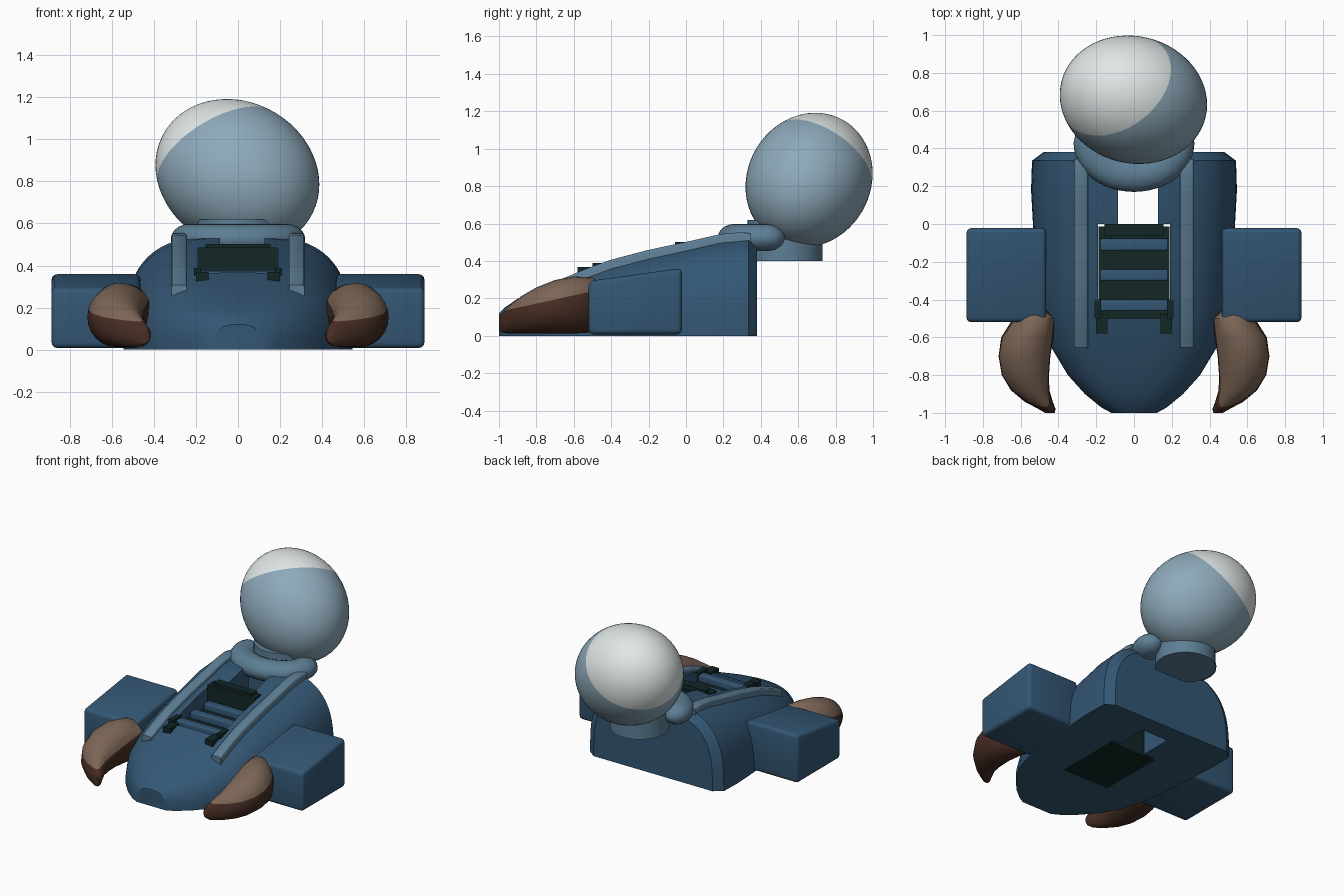
import bpy, bmesh, math
from mathutils import Vector

if "Cube" in bpy.data.objects:
    bpy.data.objects.remove(bpy.data.objects["Cube"])


def material(name, rgb):
    m = bpy.data.materials.new(name)
    m.diffuse_color = (*rgb, 1)
    m.use_nodes = True
    m.node_tree.nodes["Principled BSDF"].inputs["Base Color"].default_value = m.diffuse_color
    return m


NAVY = material("navy blue", (0.034, 0.095, 0.175))
STEEL = material("steel blue", (0.11, 0.21, 0.30))
PALE = material("pale blue", (0.27, 0.40, 0.49))
WHITE = material("off white", (0.74, 0.80, 0.79))
BROWN = material("brown", (0.20, 0.132, 0.092))
DARK_BROWN = material("dark brown", (0.062, 0.026, 0.017))
DARK = material("dark green", (0.006, 0.020, 0.019))


def finish(bm, name, mats, angle=35):
    bmesh.ops.recalc_face_normals(bm, faces=bm.faces)
    me = bpy.data.meshes.new(name)
    bm.to_mesh(me)
    bm.free()
    ob = bpy.data.objects.new(name, me)
    bpy.context.collection.objects.link(ob)
    for m in mats:
        me.materials.append(m)
    smooth(ob, angle)
    return ob


def smooth(ob, angle):
    bpy.ops.object.select_all(action='DESELECT')
    ob.select_set(True)
    bpy.context.view_layer.objects.active = ob
    bpy.ops.object.shade_smooth_by_angle(angle=math.radians(angle))


def loft(rings):
    """Skin closed rings of equal point count and cap both ends."""
    bm = bmesh.new()
    vs = [[bm.verts.new(p) for p in r] for r in rings]
    n = len(vs[0])
    for a, b in zip(vs, vs[1:]):
        for i in range(n):
            j = (i + 1) % n
            bm.faces.new((a[i], a[j], b[j], b[i]))
    bm.faces.new(vs[0])
    bm.faces.new(vs[-1])
    return bm


def box(name, x, y, z, mat, bevel=0.0):
    bm = bmesh.new()
    bmesh.ops.create_cube(bm, size=1)
    for v in bm.verts:
        v.co = [lo + (hi - lo) * (c + 0.5) for c, (lo, hi) in zip(v.co, (x, y, z))]
    if bevel:
        bmesh.ops.bevel(bm, geom=bm.edges[:], offset=bevel, segments=3,
                        profile=0.5, affect='EDGES')
    return finish(bm, name, [mat])


# Hull stations: y, half width, height
HULL = [(-1.0, .12, .12), (-.97, .175, .15), (-.9, .26, .198), (-.8, .35, .247),
        (-.65, .44, .31), (-.52, .475, .36), (-.4, .50, .40), (-.2, .52, .45),
        (0, .535, .49), (.18, .545, .53), (.335, .54, .545), (.38, .48, .50)]


def section(y):
    for a, b in zip(HULL, HULL[1:]):
        if y <= b[0]:
            t = (y - a[0]) / (b[0] - a[0])
            return a[1] + (b[1] - a[1]) * t, a[2] + (b[2] - a[2]) * t, 2.6 + 0.4 * (y + 1)
    return HULL[-1][1], HULL[-1][2], 3.1


def hull_z(x, y):
    w, h, n = section(y)
    return h * (1 - (abs(x) / w) ** n) ** (1 / n)


# Hull: arched sections, flat underneath
rings = []
for y, _, _ in HULL:
    w, h, n = section(y)
    ring = []
    for i in range(41):
        c, s = math.cos(math.pi * i / 40), math.sin(math.pi * i / 40)
        ring.append((math.copysign(abs(c) ** (2 / n), c) * w, y, h * max(s, 0) ** (2 / n)))
    rings.append(ring)
hull = finish(loft(rings), "hull", [NAVY])

# Deck pit and the shaft behind it, cut right through the hull
for x, y in (((-.19, .19), (-.5, 0)), ((-.085, .127), (-.04, .24))):
    cutter = box("cutter", x, y, (-.2, .8), NAVY)
    cutter.hide_render = True
    mod = hull.modifiers.new("cut", 'BOOLEAN')
    mod.operation, mod.solver, mod.object = 'DIFFERENCE', 'EXACT', cutter
    bpy.context.view_layer.objects.active = hull
    bpy.ops.object.modifier_apply(modifier=mod.name)
    bpy.data.objects.remove(cutter)
smooth(hull, 30)

# Pit lining, rear panel and slats
box("pit_floor", (-.189, .189), (-.499, -.02), (.002, .33), DARK)
box("pit_back_panel", (-.189, .189), (-.08, -.012), (.3, .485), DARK)
box("pit_back_lip", (-.155, .155), (-.06, 0), (.47, .502), DARK)
for y in (-.43, -.27, -.11):
    box("slat", (-.18, .18), (y - .03, y + .03), (.31, .375), NAVY, .008)

# Hull fittings built once per side
for s, side in ((-1, "left"), (1, "right")):
    def span(a, b):
        return tuple(sorted((s * a, s * b)))

    # Pit brackets
    box(side + "_bracket", span(.175, .21), (-.5, -.4), (.30, .388), DARK)
    box(side + "_bracket_foot", span(.14, .20), (-.58, -.48), (.29, .368), DARK)

    # Rail following the hull surface
    rail = []
    for i in range(21):
        y = -.655 + i * 1.0 / 20
        z = hull_z(.28, y) + .036
        half, c = .037, .012
        rail.append([(s * .28 + dx, y, z + dz) for dx, dz in
                     ((-half, -.08), (half, -.08), (half, -c), (half - c * .3, -c * .3),
                      (half - c, 0), (c - half, 0), (c * .3 - half, -c * .3), (-half, -c))])
    finish(loft(rail), side + "_rail", [STEEL], 50)

    # Side pod with sloping top
    pod = box(side + "_pod", span(.465, .887), (-.52, -.022), (.008, .362), NAVY, .025)
    for v in pod.data.vertices:
        if v.co.z > .2:
            v.co.z += .14 * (v.co.y + .022)

    # Horn: y, centre x, half width, bottom, top
    horn = []
    for y, cx, r, lo, hi in ((-.445, .54, .03, .13, .22), (-.46, .53, .075, .06, .28),
                             (-.50, .525, .115, .018, .312), (-.60, .565, .138, .012, .317),
                             (-.70, .58, .137, .012, .298), (-.80, .575, .125, .012, .258),
                             (-.88, .55, .102, .012, .212), (-.94, .505, .075, .012, .165),
                             (-.98, .46, .045, .015, .125), (-1.0, .445, .025, .03, .10)):
        horn.append([(s * (cx + r * math.cos(a)), y,
                      (lo + hi) / 2 + (hi - lo) / 2 * math.sin(a))
                     for a in (math.tau * k / 24 for k in range(24))])
    bm = loft(horn)
    # Darker underside below a sloping line
    bmesh.ops.bisect_plane(bm, geom=bm.verts[:] + bm.edges[:] + bm.faces[:],
                           plane_co=(0, -1, .128), plane_no=(0, -.22, 1))
    for f in bm.faces:
        c = f.calc_center_median()
        f.material_index = int(c.z < .128 + .22 * (c.y + 1))
    finish(bm, side + "_horn", [BROWN, DARK_BROWN], 50)

# Collar: C-shaped tube with rounded ends, open to the rear
collar = []
path = [(math.pi, .098, .15), (math.pi, .08, .6), (math.pi, .045, .9)]
path += [(math.pi + math.pi * i / 24, 0, 1) for i in range(25)]
path += [(math.tau, e, k) for _, e, k in reversed(path[:3])]
for a, extend, k in path:
    ca, sa = math.cos(a), math.sin(a)
    centre = Vector((.23 * ca, .43 + .17 * sa + extend, .525))
    out = Vector((ca, sa, 0))
    collar.append([centre + out * (.09 * k * math.cos(b)) + Vector((0, 0, .073 * k * math.sin(b)))
                   for b in (math.tau * j / 20 for j in range(20))])
finish(loft(collar), "collar", [STEEL], 60)

# Neck drum under the head
finish(loft([[(.2 * math.cos(math.tau * i / 40), .53 + .2 * math.sin(math.tau * i / 40), z)
              for i in range(40)] for z in (.4, .62)]), "neck", [STEEL])

# Head: slightly skewed ball with a white cap cut by a tilted plane
bm = bmesh.new()
bmesh.ops.create_uvsphere(bm, u_segments=64, v_segments=32, radius=1)
for v in bm.verts:
    u = v.co.copy()
    v.co = (.39 * u.x - .003,
            .658 - .026 * u.x + .339 * u.y,
            .832 - .046 * u.x + .032 * u.y + .3556 * u.z)
n = Vector((-.47, .50, .72)).normalized()
p = Vector((.1, .6, 1.16))
bmesh.ops.bisect_plane(bm, geom=bm.verts[:] + bm.edges[:] + bm.faces[:],
                       plane_co=p, plane_no=n)
for f in bm.faces:
    f.material_index = int((f.calc_center_median() - p).dot(n) > 0)
finish(bm, "head", [PALE, WHITE], 60)
